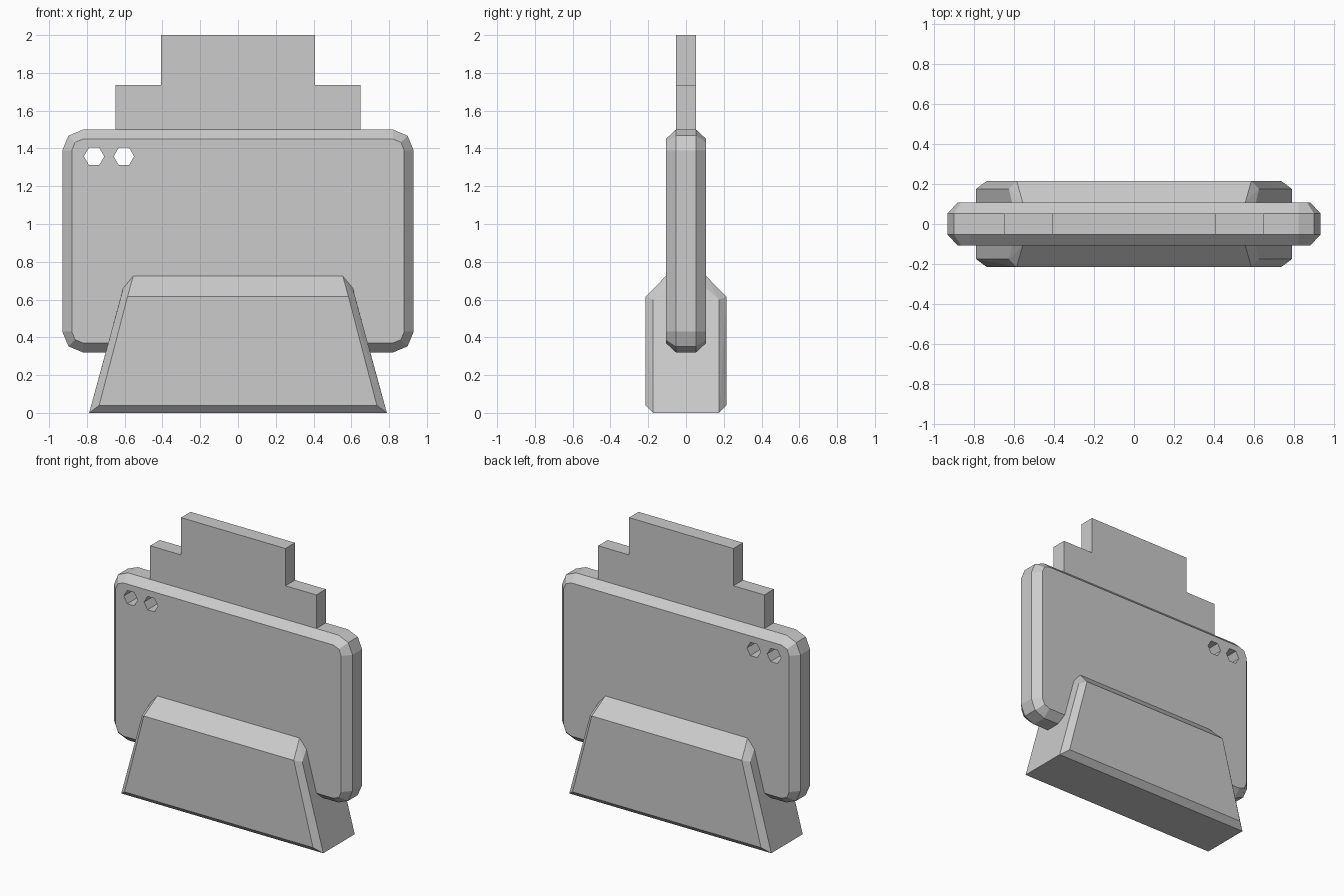
import bpy, bmesh
from math import cos, sin, radians

if "Cube" in bpy.data.objects:
    bpy.data.objects.remove(bpy.data.objects["Cube"])


def finish(name, bm):
    bmesh.ops.recalc_face_normals(bm, faces=bm.faces)
    me = bpy.data.meshes.new(name)
    bm.to_mesh(me)
    bm.free()
    ob = bpy.data.objects.new(name, me)
    bpy.context.collection.objects.link(ob)
    return ob


def loft_y(name, sections):
    """Solid through (y, [(x, z), ...]) sections of equal length."""
    bm = bmesh.new()
    rings = [[bm.verts.new((x, y, z)) for x, z in pts] for y, pts in sections]
    for a, b in zip(rings, rings[1:]):
        for i in range(len(a)):
            j = (i + 1) % len(a)
            bm.faces.new((a[i], a[j], b[j], b[i]))
    bm.faces.new(rings[0])
    bm.faces.new(rings[-1])
    return finish(name, bm)


def rounded_rect(r):
    """Rounded rectangle with fixed corner centres and two-segment corners."""
    corners = [(0.82, 1.39, 0), (-0.82, 1.39, 90), (-0.82, 0.43, 180), (0.82, 0.43, 270)]
    return [(cx + r * cos(radians(a + d)), cz + r * sin(radians(a + d)))
            for cx, cz, a in corners for d in (0, 45, 90)]


# Main body: rounded slab with chamfered rims
outer, inner = rounded_rect(0.11), rounded_rect(0.06)
body = loft_y("body", [(-0.107, inner), (-0.053, outer), (0.053, outer), (0.107, inner)])

# Two hexagonal through-holes in the upper left corner
for i, x in enumerate((-0.762, -0.604)):
    hexagon = [(x + 0.054 * cos(radians(60 * k)), 1.358 + 0.054 * sin(radians(60 * k)))
               for k in range(6)]
    cutter = loft_y(f"hole_cutter_{i + 1}", [(-0.3, hexagon), (0.3, hexagon)])
    cutter.hide_render = True
    cutter.hide_set(True)
    mod = body.modifiers.new(f"hole_{i + 1}", 'BOOLEAN')
    mod.operation = 'DIFFERENCE'
    mod.solver = 'EXACT'
    mod.object = cutter

# Stepped plate on top
half = [(0.648, 1.49), (0.648, 1.737), (0.407, 1.737), (0.407, 2.0)]
steps = half + [(-x, z) for x, z in reversed(half)]
loft_y("top_plate", [(-0.053, steps), (0.053, steps)])

# Tapered, chamfered base: hull of one mirrored corner set
corner = [(0.788, 0.175, 0.0), (0.735, 0.214, 0.04), (0.585, 0.214, 0.615),
          (0.624, 0.175, 0.60), (0.608, 0.107, 0.66), (0.555, 0.107, 0.724)]
bm = bmesh.new()
for sx in (-1, 1):
    for sy in (-1, 1):
        for x, y, z in corner:
            bm.verts.new((sx * x, sy * y, z))
bmesh.ops.convex_hull(bm, input=bm.verts)
bmesh.ops.dissolve_limit(bm, angle_limit=radians(2), verts=bm.verts, edges=bm.edges)
finish("base", bm)
